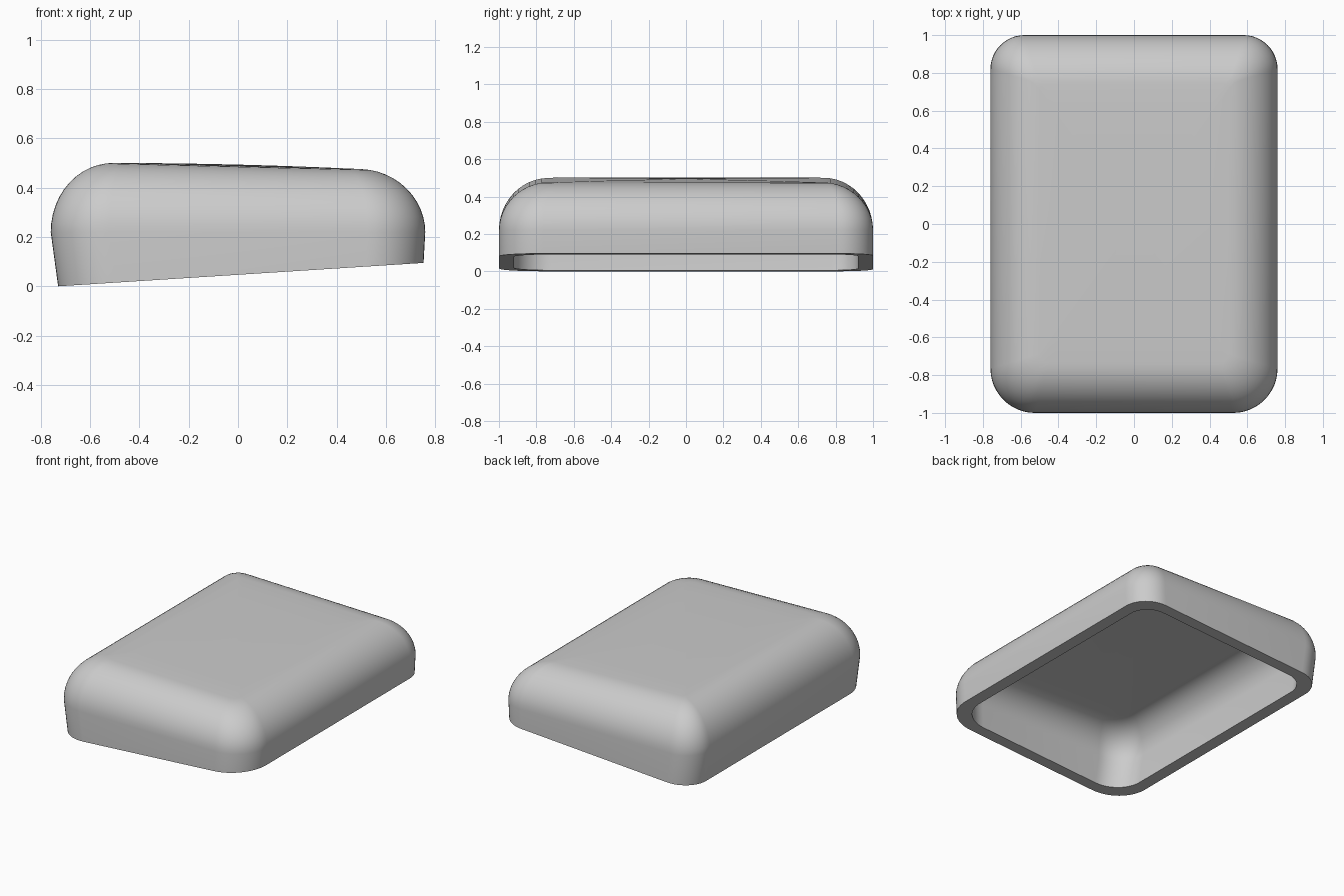
import bpy, bmesh, math

cube = bpy.data.objects.get("Cube")
if cube:
    bpy.data.objects.remove(cube, do_unlink=True)

grey = bpy.data.materials.new("plain grey")
grey.use_nodes = True
colour = (0.6, 0.6, 0.6, 1)
grey.diffuse_color = colour
grey.node_tree.nodes["Principled BSDF"].inputs["Base Color"].default_value = colour

HALF_X, HALF_Y = 0.76, 1.0
WAIST = 0.22      # height where the walls start to roll over
FILLET = 0.26     # width of the roll-over
WALL = 0.08
STEPS = 12        # segments in each corner and in the roll-over


def base_z(x):
    """Sloping cut along the underside."""
    return 0.047 + 0.064 * x


def top_z(x, y):
    """Gently tilted and domed lid."""
    return 0.494 - 0.025 * x - 0.012 * y * y


def outline(inset, shrink, scale=1.0, left=0.0, right=0.0):
    """Rounded rectangle with tighter corners at the back."""
    corners = [(1, 1, 0.18, 0), (-1, 1, 0.18, 1), (-1, -1, 0.235, 2), (1, -1, 0.235, 3)]
    points = []
    for sx, sy, radius, quarter in corners:
        r = max(radius - inset * shrink, 0.025)
        hx = HALF_X - inset - (right if sx > 0 else left)
        hy = HALF_Y - inset
        for i in range(STEPS + 1):
            a = (quarter + i / STEPS) * math.pi / 2
            points.append(((sx * (hx - r) + r * math.cos(a)) * scale,
                           (sy * (hy - r) + r * math.sin(a)) * scale))
    return points


def skin(bm, wall):
    """One side of the shell, from the rim up to a closed lid."""
    rings = []

    def add(points, height):
        rings.append([bm.verts.new((x, y, height(x, y))) for x, y in points])

    shrink = 0.45 if wall else 0.7
    add(outline(wall, shrink, left=0.03, right=0.007), lambda x, y: base_z(x))
    add(outline(wall, shrink), lambda x, y: WAIST)
    for i in range(1, STEPS + 1):
        a = i / STEPS * math.pi / 2
        inset = wall + (FILLET - wall) * (1 - math.cos(a))
        add(outline(inset, shrink),
            lambda x, y: WAIST + (top_z(x, y) - wall - WAIST) * math.sin(a))
    for scale in (0.8, 0.6, 0.4, 0.2, 0.03):
        add(outline(FILLET, shrink, scale), lambda x, y: top_z(x, y) - wall)
    for low, high in zip(rings, rings[1:]):
        bridge(bm, low, high)
    bm.faces.new(rings[-1])
    return rings[0]


def bridge(bm, a, b):
    for i in range(len(a)):
        j = (i + 1) % len(a)
        bm.faces.new((a[i], a[j], b[j], b[i]))


# Hollow cover: outer skin, inner skin and the flat rim between them
bm = bmesh.new()
outer = skin(bm, 0.0)
inner = skin(bm, WALL)
bridge(bm, outer, inner)
bmesh.ops.recalc_face_normals(bm, faces=bm.faces)
mesh = bpy.data.meshes.new("cover_shell")
bm.to_mesh(mesh)
bm.free()
mesh.materials.append(grey)

shell = bpy.data.objects.new("cover_shell", mesh)
bpy.context.collection.objects.link(shell)
bpy.context.view_layer.objects.active = shell
shell.select_set(True)
bpy.ops.object.shade_smooth_by_angle(angle=math.radians(40))
